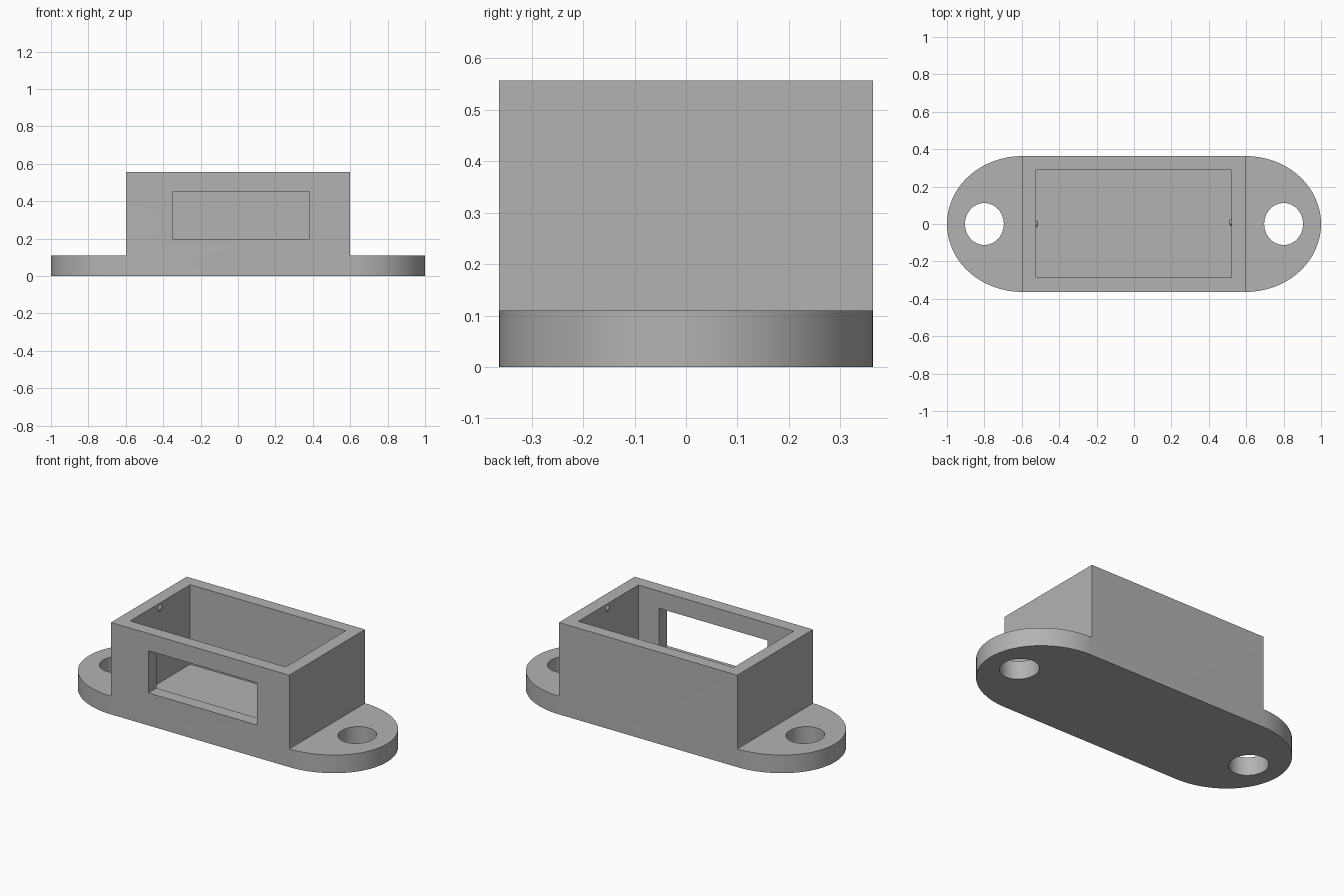
import bpy, bmesh
from math import cos, sin, pi

cube = bpy.data.objects.get("Cube")
if cube:
    bpy.data.objects.remove(cube, do_unlink=True)

grey = bpy.data.materials.new("plain grey")
grey.use_nodes = True
colour = (0.45, 0.45, 0.45, 1)
grey.diffuse_color = colour
grey.node_tree.nodes["Principled BSDF"].inputs["Base Color"].default_value = colour

HALF_X, HALF_Y = 0.598, 0.363    # housing half width and depth
PLATE_TOP, HOUSING_TOP = 0.11, 0.557
FLOOR = 0.075


def prism(name, outline, z0, z1):
    """Upright solid from a flat outline."""
    bm = bmesh.new()
    base = bm.faces.new([bm.verts.new((x, y, z0)) for x, y in outline])
    ext = bmesh.ops.extrude_face_region(bm, geom=[base])
    top = [v for v in ext["geom"] if isinstance(v, bmesh.types.BMVert)]
    bmesh.ops.translate(bm, verts=top, vec=(0, 0, z1 - z0))
    bmesh.ops.recalc_face_normals(bm, faces=bm.faces)
    mesh = bpy.data.meshes.new(name)
    bm.to_mesh(mesh)
    bm.free()
    mesh.materials.append(grey)
    obj = bpy.data.objects.new(name, mesh)
    bpy.context.collection.objects.link(obj)
    return obj


def rect(x0, x1, y0, y1):
    return [(x0, y0), (x1, y0), (x1, y1), (x0, y1)]


def arc(cx, rx, ry, start, sweep, steps):
    return [(cx + rx * cos(start + sweep * i / steps),
             ry * sin(start + sweep * i / steps)) for i in range(steps + 1)]


def combine(target, tool, operation):
    """Apply a boolean and discard the tool."""
    mod = target.modifiers.new(operation.title(), "BOOLEAN")
    mod.operation, mod.solver, mod.object = operation, "EXACT", tool
    bpy.ops.object.select_all(action="DESELECT")
    bpy.context.view_layer.objects.active = target
    target.select_set(True)
    bpy.ops.object.modifier_apply(modifier=mod.name)
    bpy.data.objects.remove(tool, do_unlink=True)


# Mounting plate with rounded ends, joined to the housing block
end = 1 - HALF_X
body = prism("bracket_body",
             arc(HALF_X, end, HALF_Y, -pi / 2, pi, 48)
             + arc(-HALF_X, end, HALF_Y, pi / 2, pi, 48), 0, PLATE_TOP)
combine(body, prism("housing", rect(-HALF_X, HALF_X, -HALF_Y, HALF_Y),
                    0, HOUSING_TOP), "UNION")

# Open cavity, front window and screw holes
combine(body, prism("cavity", rect(-0.523, 0.52, -0.286, 0.289), FLOOR, 0.8), "DIFFERENCE")
combine(body, prism("window", rect(-0.347, 0.382, -0.5, -0.1), 0.197, 0.453), "DIFFERENCE")
for side in (-1, 1):
    hole = arc(side * 0.8, 0.104, 0.112, 0, 2 * pi, 48)[:-1]
    combine(body, prism("screw_hole", hole, -0.1, 0.3), "DIFFERENCE")

bpy.ops.object.shade_smooth_by_angle(angle=pi / 6)

# Small retaining bumps on the inner end walls
for name, x, y in (("right_bump", -0.523, 0), ("left_bump", 0.52, 0.008)):
    bpy.ops.mesh.primitive_uv_sphere_add(segments=24, ring_count=12, radius=1,
                                         location=(x, y, 0.527))
    bump = bpy.context.object
    bump.name = name
    bump.scale = (0.011, 0.018, 0.018)
    bump.data.materials.append(grey)
    bpy.ops.object.shade_smooth_by_angle(angle=pi / 6)
